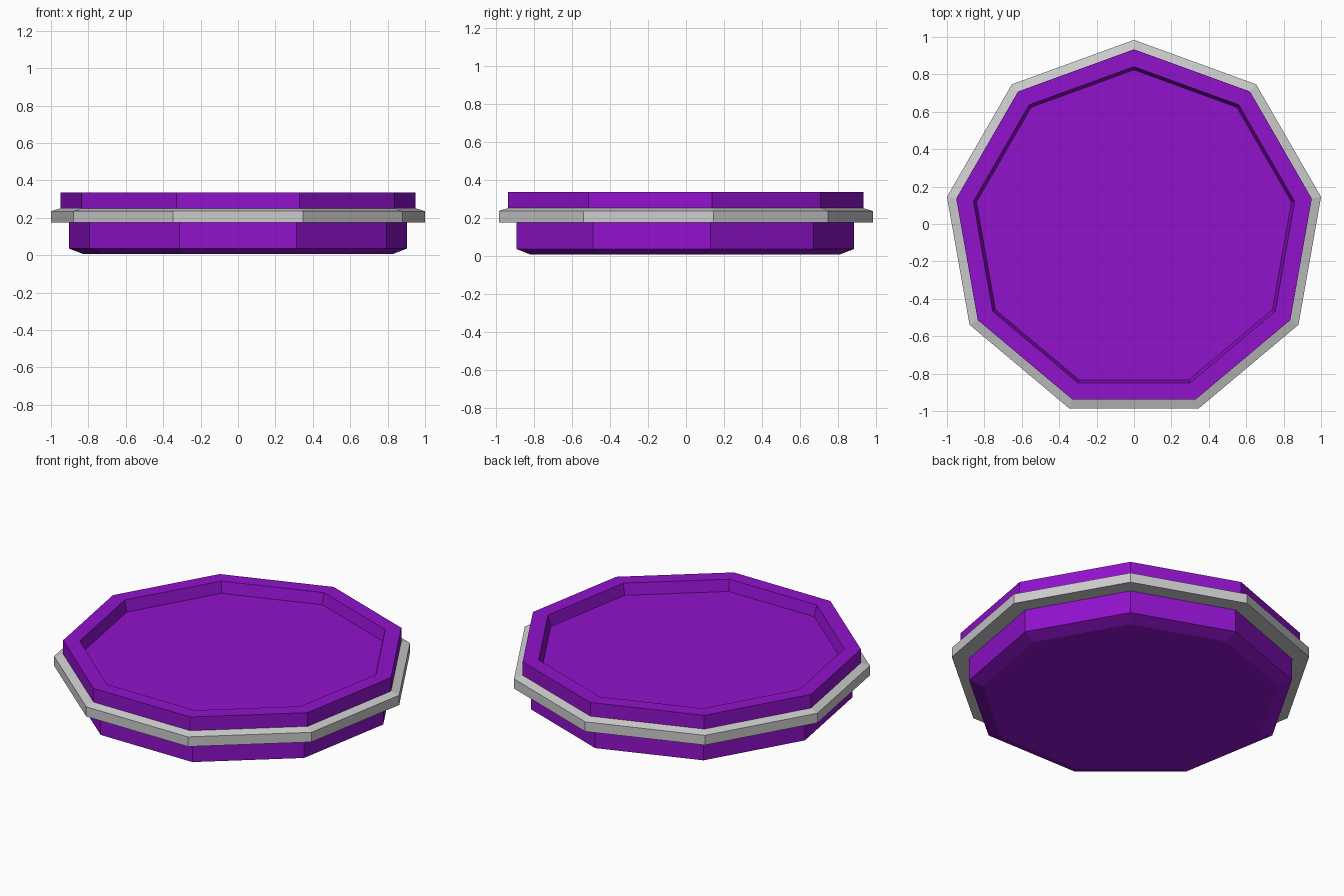
import bpy, bmesh, math

if "Cube" in bpy.data.objects:
    bpy.data.objects.remove(bpy.data.objects["Cube"])

SIDES = 9
CY = -0.031  # nonagon centre, so that the bounding box is centred on y = 0


def lathe(name, profile, closed=False, color=None):
    """Sweep (radius, z) points round a nonagon with one corner at the back."""
    bm = bmesh.new()
    rings = []
    for r, z in profile:
        ring = []
        for i in range(SIDES):
            a = math.pi / 2 + 2 * math.pi * i / SIDES
            ring.append(bm.verts.new((r * math.cos(a), CY + r * math.sin(a), z)))
        rings.append(ring)
    pairs = list(zip(rings, rings[1:]))
    if closed:
        pairs.append((rings[-1], rings[0]))
    else:
        bm.faces.new(rings[0])
        bm.faces.new(rings[-1])
    for lo, hi in pairs:
        for i in range(SIDES):
            j = (i + 1) % SIDES
            bm.faces.new((lo[i], lo[j], hi[j], hi[i]))
    bmesh.ops.recalc_face_normals(bm, faces=bm.faces[:])
    mesh = bpy.data.meshes.new(name)
    bm.to_mesh(mesh)
    bm.free()
    obj = bpy.data.objects.new(name, mesh)
    bpy.context.collection.objects.link(obj)
    if color:
        mat = bpy.data.materials.new(name + "_paint")
        mat.diffuse_color = color
        mat.use_nodes = True
        mat.node_tree.nodes["Principled BSDF"].inputs["Base Color"].default_value = mat.diffuse_color
        mesh.materials.append(mat)
    return obj


# Purple tray: chamfered base, wider upper rim, shallow recess
lathe("tray_body", [
    (0.838, 0.005), (0.917, 0.035), (0.917, 0.20), (0.965, 0.20),
    (0.965, 0.335), (0.872, 0.335), (0.855, 0.267),
], color=(0.28, 0.006, 0.60, 1))

# Grey band round the middle with a sloped top
lathe("trim_band", [
    (0.90, 0.175), (1.0154, 0.175), (1.0154, 0.235), (0.96, 0.252), (0.90, 0.252),
], closed=True)
